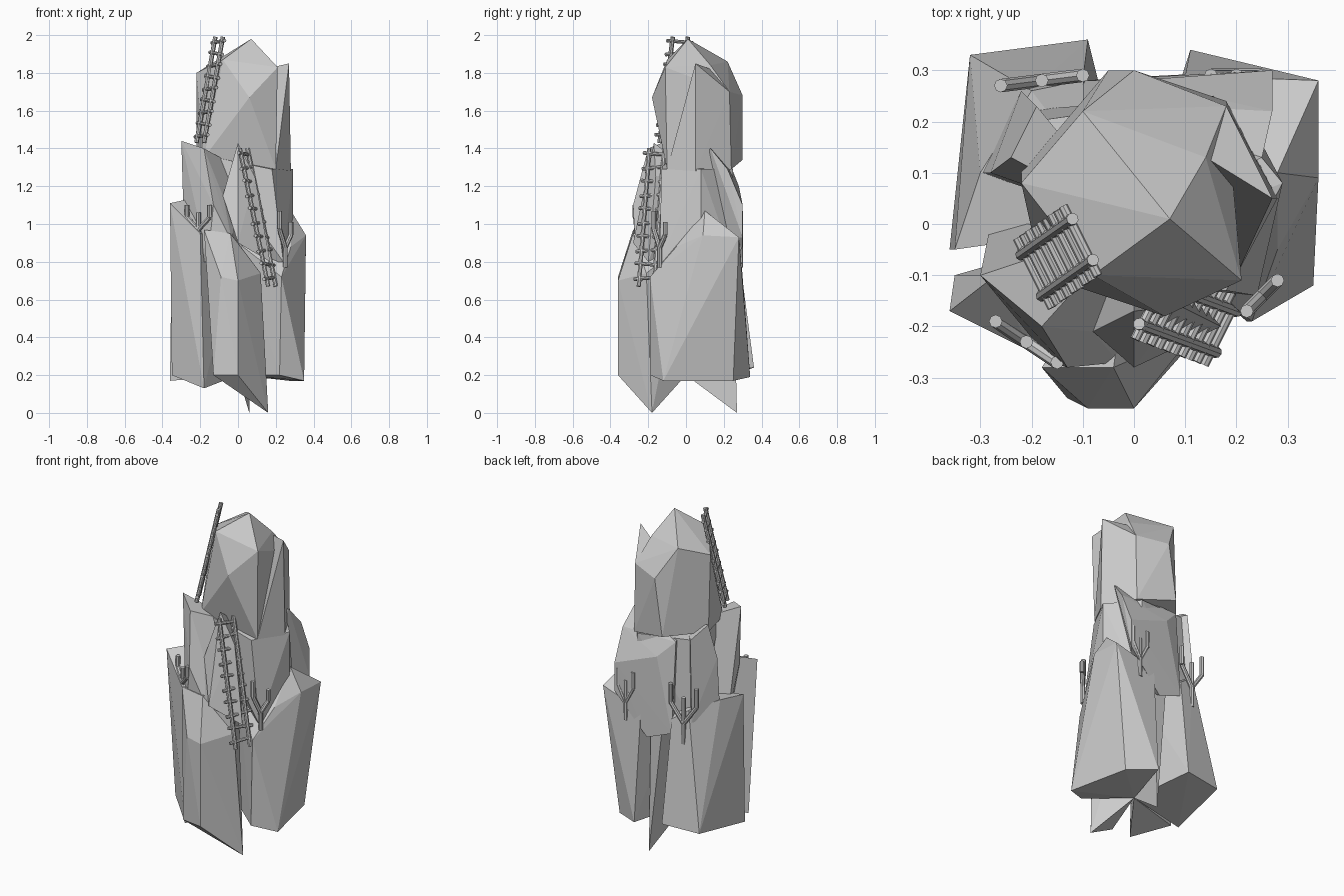
import bpy
import bmesh
from mathutils import Vector

default_cube = bpy.data.objects.get("Cube")
if default_cube:
    bpy.data.objects.remove(default_cube, do_unlink=True)


def make_material(name, colour):
    material = bpy.data.materials.new(name)
    material.use_nodes = True
    material.diffuse_color = colour
    shader = material.node_tree.nodes["Principled BSDF"]
    shader.inputs["Base Color"].default_value = colour
    return material


stone_grey = make_material("stone grey", (0.6, 0.6, 0.6, 1))


def finish(name, bm):
    """Turn the working mesh into a named, flat-shaded object."""
    bmesh.ops.recalc_face_normals(bm, faces=bm.faces)
    mesh = bpy.data.meshes.new(name)
    bm.to_mesh(mesh)
    bm.free()
    mesh.materials.append(stone_grey)
    part = bpy.data.objects.new(name, mesh)
    bpy.context.scene.collection.objects.link(part)


def rock(name, *corners):
    """Faceted boulder: the convex shell around a few corner points."""
    bm = bmesh.new()
    for corner in corners:
        bm.verts.new(corner)
    result = bmesh.ops.convex_hull(bm, input=bm.verts)
    leftover = result["geom_interior"] + result["geom_unused"]
    loose = {item for item in leftover if isinstance(item, bmesh.types.BMVert)}
    bmesh.ops.delete(bm, geom=list(loose), context="VERTS")
    finish(name, bm)


def add_stick(bm, start, end, radius):
    axis = end - start
    matrix = axis.to_track_quat("Z", "Y").to_matrix().to_4x4()
    matrix.translation = (start + end) / 2
    bmesh.ops.create_cone(bm, cap_ends=True, segments=8, radius1=radius,
                          radius2=radius, depth=axis.length, matrix=matrix)


def ladder(name, foot, head, across, rungs, radius=0.012):
    """Two rails set apart by a vector, joined by crooked overhanging rungs."""
    bm = bmesh.new()
    foot, head, across = Vector(foot), Vector(head), Vector(across)
    for offset in (-across, across):
        add_stick(bm, foot + offset, head + offset, radius)
    for i in range(rungs):
        middle = foot.lerp(head, (i + 0.6) / rungs)
        reach = across * 1.7
        reach.z += radius * (-1) ** i / 2
        add_stick(bm, middle - reach, middle + reach, radius * 0.8)
    finish(name, bm)


def shrub(name, root, spread, twigs, height=0.3, radius=0.013):
    """Dead shrub: a short trunk that forks into elbowed upright twigs."""
    bm = bmesh.new()
    root, spread = Vector(root), Vector(spread)
    fork = root + Vector((0, 0, height * 0.35))
    add_stick(bm, root, fork, radius)
    for i in range(twigs):
        side = 2 * i / (twigs - 1) - 1
        tip = root + spread * side
        tip.z = root.z + height * (0.8 if i % 2 else 1)
        elbow = Vector((tip.x, tip.y, (fork.z + tip.z) / 2))
        add_stick(bm, fork, elbow, radius)
        add_stick(bm, elbow, tip, radius)
    finish(name, bm)


# Points on the tower's axis that the surrounding slabs grow out from
core_foot = Vector((0, 0, 0.2))
core_waist = Vector((0, 0, 0.9))
core_shoulder = Vector((0, 0, 1.3))

# Crowning boulder and the wedge on its left side, which share some corners
front_shoulder = Vector((0.21, -0.11, 1.83))
back_shoulder = Vector((0.18, 0.23, 1.7))
front_foot = Vector((0.2, -0.1, 1.29))
back_foot = Vector((0.18, 0.24, 1.29))
rock("top_boulder", front_shoulder, back_shoulder, front_foot, back_foot,
     (0.07, 0.01, 1.98), (0.14, 0.13, 1.84), (-0.1, 0.22, 1.86),
     (-0.22, 0.08, 1.8), (-0.08, -0.1, 1.87), (0.06, -0.18, 1.67), (0, 0.3, 1.68),
     (-0.05, 0.3, 1.34), (-0.22, 0.1, 1.34), (-0.18, -0.1, 1.35))
rock("top_boulder_wedge", back_shoulder, front_foot, back_foot,
     (0.14, 0.13, 1.82), (0.27, 0.05, 1.85), (0.28, 0.05, 1.28))

# Middle tier
rock("middle_core", core_waist,
     (0.29, 0.08, 1.29), (0.18, -0.13, 1.29), (-0.16, -0.1, 1.36),
     (-0.2, 0.2, 1.32), (0.15, 0.25, 1.29), (0.29, 0.08, 0.8), (0.24, -0.14, 0.8),
     (-0.24, 0.22, 0.8), (0.2, 0.25, 0.8))
rock("middle_front_right", core_waist, core_shoulder,
     (-0.3, -0.1, 1.44), (-0.18, -0.2, 1.4), (-0.08, -0.21, 1.15),
     (-0.29, -0.1, 1.1), (-0.13, -0.28, 1.1), (-0.03, -0.27, 0.9), (-0.28, 0, 0.8),
     (-0.16, -0.27, 0.8))
rock("middle_front_point", core_waist, core_shoulder,
     (0, -0.17, 1.43), (-0.08, -0.21, 1.15), (0.09, -0.16, 1.25), (0, -0.28, 0.9),
     (0.17, -0.2, 0.8))
rock("middle_back_right", core_waist, core_shoulder,
     (-0.24, 0.13, 1.4), (-0.19, 0.23, 1.33), (-0.28, 0.1, 1.2),
     (-0.22, 0.26, 0.85), (-0.3, 0.1, 0.85))
rock("middle_back_left", core_waist, core_shoulder,
     (0.25, 0.13, 1.4), (0.27, 0.22, 1.29), (0.27, 0.3, 1.1), (0.27, 0.3, 0.93),
     (-0.1, 0.24, 1.3), (0, 0.28, 1.2), (0.06, 0.29, 0.7), (-0.1, 0.28, 0.76))

# Lower tier, going round the base
rock("front_slab", core_foot, core_waist,
     (-0.09, -0.36, 0.72), (0, -0.36, 0.7), (-0.18, -0.28, 0.97), (-0.04, -0.28, 0.95),
     (0.12, -0.21, 0.74), (0, -0.36, 0.2), (-0.13, -0.34, 0.2), (0.16, -0.18, 0))
rock("front_right_slab", core_foot, core_waist,
     (-0.36, -0.17, 1.11), (-0.27, -0.1, 1.13), (-0.2, -0.25, 0.95),
     (-0.35, -0.1, 0.2), (-0.18, -0.25, 0.13))
rock("back_right_slab", core_foot, core_waist,
     (-0.35, -0.05, 0.94), (-0.3, 0.1, 0.95), (-0.2, 0.26, 0.92), (-0.1, 0.28, 0.85),
     (-0.36, -0.05, 0.17), (-0.32, 0.33, 0.23), (-0.09, 0.36, 0.24))
rock("left_slab", core_foot, core_waist,
     (0.36, 0.09, 0.94), (0.28, 0.1, 1.07), (0.28, -0.05, 0.88), (0.36, 0.28, 0.93),
     (0.23, -0.19, 0.72), (0.35, -0.12, 0.17), (0.22, -0.19, 0.2),
     (0.27, 0.25, 0.17), (0.11, 0.34, 0.19), (0.1, 0.29, 0.85))
rock("back_spike", core_foot, core_waist,
     (0.06, 0.25, 0.8), (-0.02, 0.25, 0.8), (0.06, 0.27, 0))

# Ladders: foot, head, half-width vector
ladder("upper_ladder", (-0.2, -0.1, 1.43), (-0.1, -0.03, 1.99), (0.02, -0.04, 0), rungs=9)
ladder("lower_ladder", (0.18, -0.21, 0.67), (0.03, -0.155, 1.4), (0.02, 0.04, 0), rungs=10)

# Dead shrubs rooted in the ledges: root, spread vector
shrub("shrub_front_left", (0.25, -0.14, 0.77), (0.03, 0.03, 0), twigs=2)
shrub("shrub_front_right", (-0.21, -0.23, 0.9), (0.06, -0.04, 0), twigs=3, height=0.2)
shrub("shrub_back_right", (-0.18, 0.28, 0.72), (0.08, 0.01, 0), twigs=3, height=0.35)
shrub("shrub_back_left", (0.2, 0.29, 0.77), (0.05, 0, 0), twigs=3)
